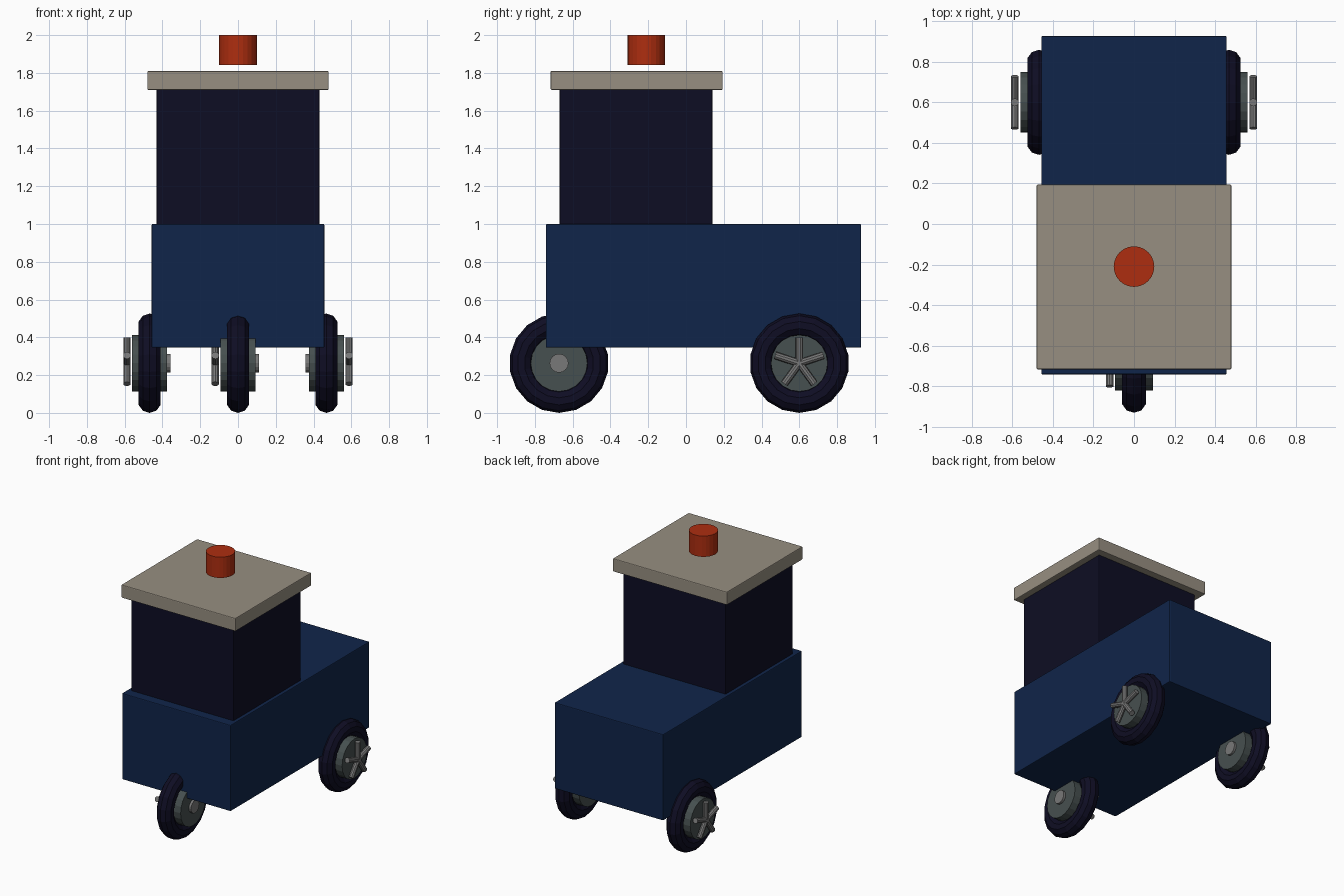
import bpy
import math
from mathutils import Matrix, Vector

if "Cube" in bpy.data.objects:
    bpy.data.objects.remove(bpy.data.objects["Cube"])


def material(name, rgb):
    m = bpy.data.materials.new(name)
    m.diffuse_color = (*rgb, 1)
    m.use_nodes = True
    m.node_tree.nodes["Principled BSDF"].inputs["Base Color"].default_value = m.diffuse_color
    return m


BLUE = material("navy_blue", (0.005, 0.018, 0.068))
DARK = material("dark_cab", (0.004, 0.004, 0.017))
STONE = material("warm_grey", (0.31, 0.275, 0.22))
ORANGE = material("beacon_orange", (0.42, 0.027, 0.005))
RUBBER = material("tyre_rubber", (0.0045, 0.004, 0.017))
RIM = material("rim_grey", (0.062, 0.08, 0.08))
STEEL = material("steel_grey", (0.19, 0.19, 0.19))


def finish(name, mat):
    ob = bpy.context.object
    ob.name = name
    ob.data.materials.append(mat)
    return ob


def box(name, mat, lo, hi, bevel=0.006):
    lo, hi = Vector(lo), Vector(hi)
    bpy.ops.mesh.primitive_cube_add(size=1, location=(lo + hi) / 2)
    ob = finish(name, mat)
    ob.data.transform(Matrix.Diagonal((*(hi - lo), 1)))
    mod = ob.modifiers.new("soft_edge", 'BEVEL')
    mod.width = bevel
    mod.segments = 2
    return ob


def cylinder(name, mat, a, b, radius, sides):
    a, b = Vector(a), Vector(b)
    bpy.ops.mesh.primitive_cylinder_add(
        vertices=sides, radius=radius, depth=(b - a).length, location=(a + b) / 2,
        rotation=(b - a).to_track_quat('Z', 'Y').to_euler())
    return finish(name, mat)


# Wheel: tyre, rim disc, hub cap on the inner side, five-spoke star outside
def wheel(name, x, y, side):
    z = 0.263
    c = Vector((x, y, z))
    axis = Vector((side, 0, 0))
    bpy.ops.mesh.primitive_torus_add(
        major_radius=0.202, minor_radius=0.061, major_segments=18,
        minor_segments=10, location=c, rotation=(0, math.pi / 2, 0))
    finish(name + "_tyre", RUBBER)
    cylinder(name + "_rim", RIM, c - axis * 0.0925, c + axis * 0.0925, 0.15, 20)
    cylinder(name + "_hub", STEEL, c, c - axis * 0.11, 0.05, 16)
    star = c + axis * 0.12
    for i in range(5):
        t = math.tau * i / 5
        tip = star + Vector((0, math.sin(t), math.cos(t))) * 0.135
        cylinder(f"{name}_spoke_{i + 1}", STEEL, star, tip, 0.02, 10)


# Body, cab and roof
box("body", BLUE, (-0.457, -0.742, 0.345), (0.457, 0.927, 1.0))
box("cab", DARK, (-0.431, -0.67, 0.99), (0.431, 0.14, 1.715))
box("roof", STONE, (-0.48, -0.717, 1.71), (0.48, 0.194, 1.81))

# Beacon floating just above the roof
cylinder("beacon", ORANGE, (0, -0.21, 1.842), (0, -0.21, 2.0), 0.1, 24)

# Single front wheel and a pair of rear wheels
wheel("front_wheel", 0, -0.672, -1)
wheel("rear_wheel_left", -0.468, 0.6, -1)
wheel("rear_wheel_right", 0.468, 0.6, 1)
